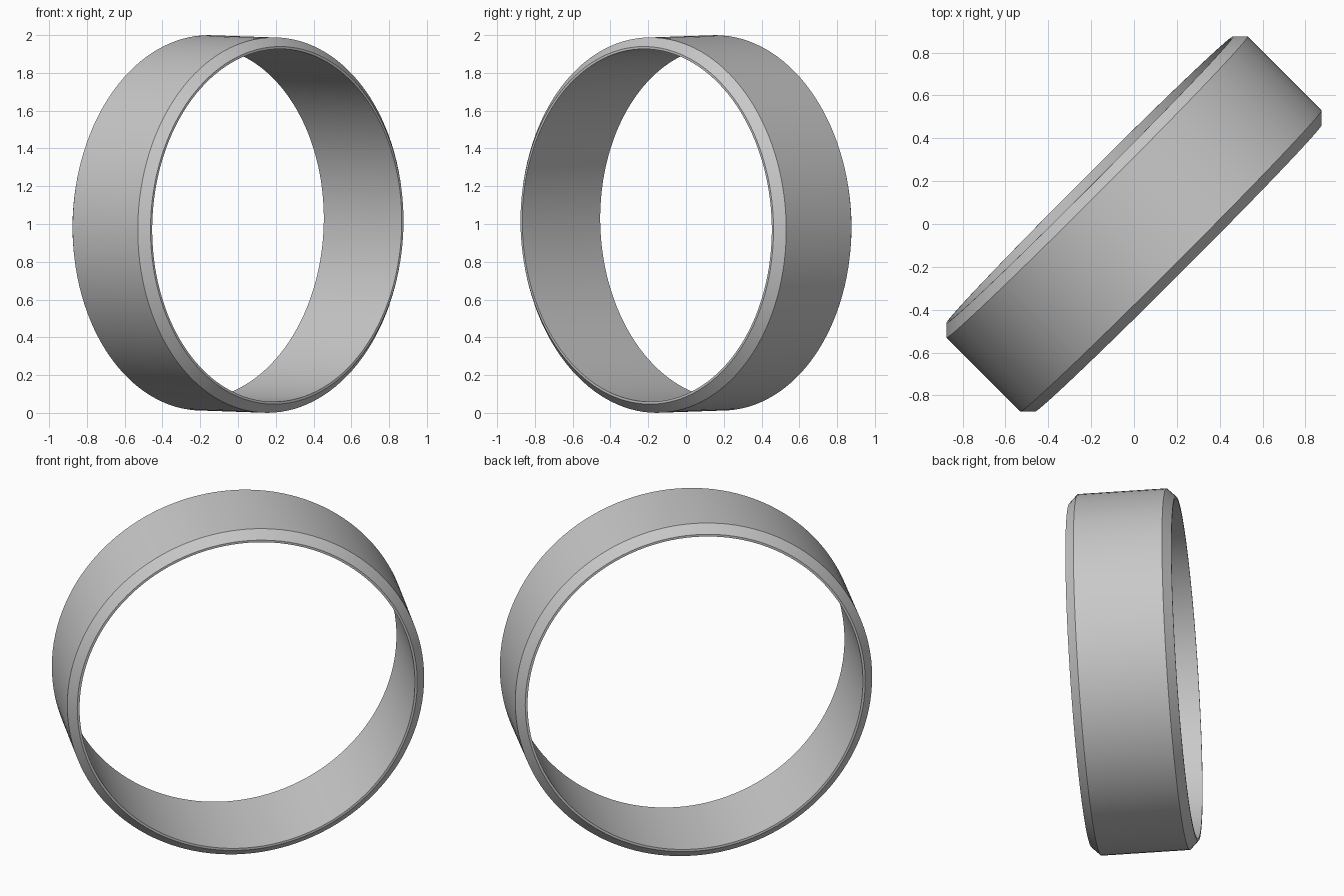
import bpy, bmesh
from math import radians, tau, sin, cos
from mathutils import Vector, Matrix

if "Cube" in bpy.data.objects:
    bpy.data.objects.remove(bpy.data.objects["Cube"], do_unlink=True)

SEGMENTS = 128
TILT = radians(1.4)

# Plain grey metal
grey = bpy.data.materials.new("grey_metal")
grey.use_nodes = True
colour = (0.58, 0.58, 0.58, 1)
grey.diffuse_color = colour
grey.node_tree.nodes["Principled BSDF"].inputs["Base Color"].default_value = colour

# Band cross-section (radius, half width): chamfered outside, straight bore
half = [(0.934, 0.292), (0.947, 0.292), (0.994, 0.244)]
profile = half + [(r, -h) for r, h in reversed(half)]

bm = bmesh.new()
verts = [bm.verts.new((r, 0, h)) for r, h in profile]
edges = [bm.edges.new((a, b)) for a, b in zip(verts, verts[1:] + verts[:1])]
bmesh.ops.spin(bm, geom=verts + edges, cent=(0, 0, 0), axis=(0, 0, 1),
               angle=tau, steps=SEGMENTS, use_merge=False)
bmesh.ops.remove_doubles(bm, verts=bm.verts[:], dist=1e-4)
bmesh.ops.recalc_face_normals(bm, faces=bm.faces[:])

# Stand the band upright, turned diagonally with a slight lean
axis = Vector((cos(TILT), -cos(TILT), -sin(TILT) * 2 ** 0.5))
turn = axis.to_track_quat('Z', 'Y').to_matrix().to_4x4()
bm.transform(Matrix.Translation((0, 0, 1)) @ turn)

mesh = bpy.data.meshes.new("ring_band")
bm.to_mesh(mesh)
bm.free()
mesh.materials.append(grey)
ring = bpy.data.objects.new("ring_band", mesh)
bpy.context.collection.objects.link(ring)

# Smooth round surfaces, crisp chamfer edges
bpy.ops.object.select_all(action='DESELECT')
ring.select_set(True)
bpy.context.view_layer.objects.active = ring
bpy.ops.object.shade_smooth_by_angle(angle=radians(30))
